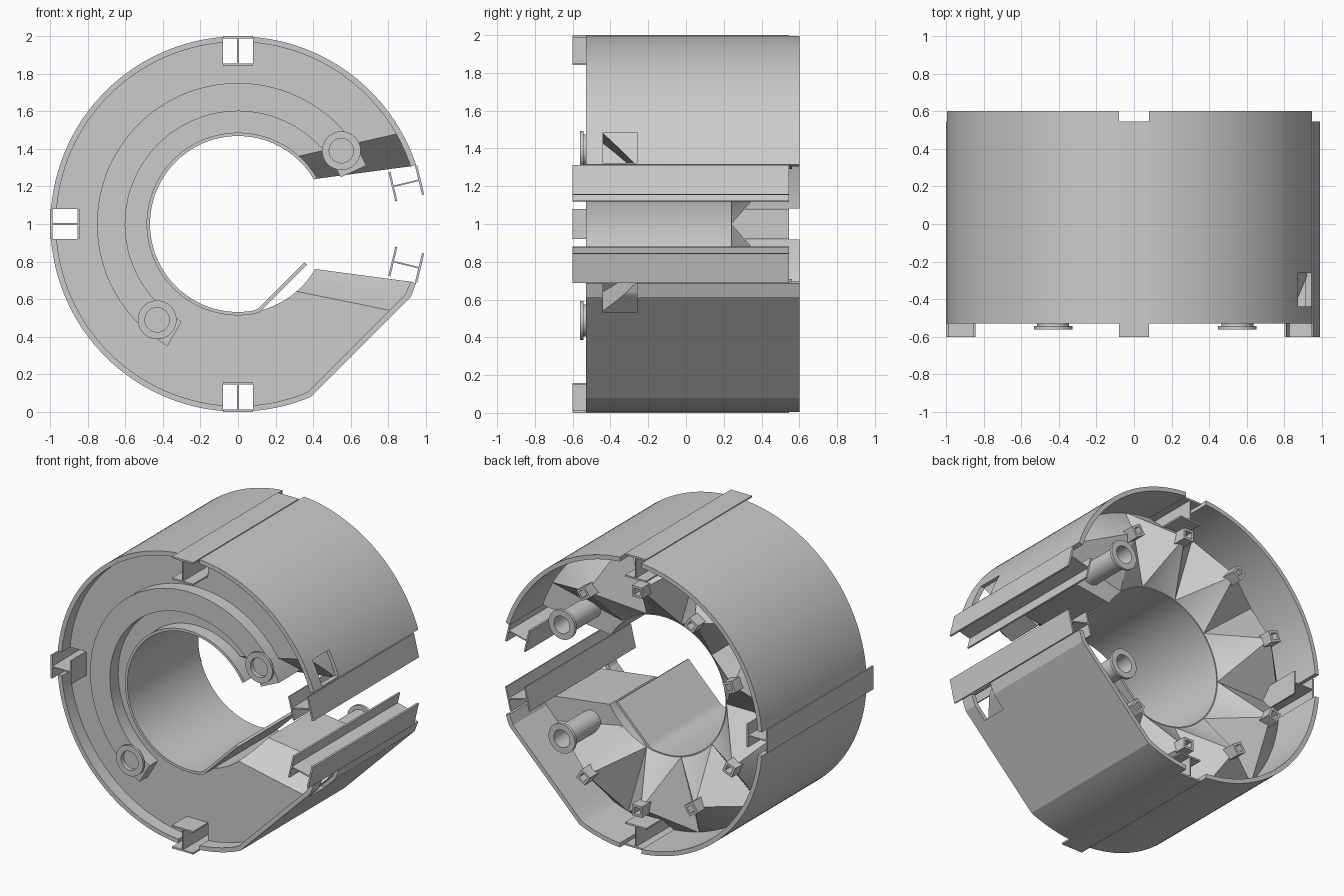
import bpy, bmesh, math
from math import cos, sin, radians

if "Cube" in bpy.data.objects:
    bpy.data.objects.remove(bpy.data.objects["Cube"])

FLAT = 0.926                      # distance of the lower right flat from the axis


def lerp(a, b, n):
    return [a + (b - a) * i / n for i in range(n + 1)]


def pos(a, r, y, t=0.0):
    """Point at angle a (degrees), radius r, depth y, tangential offset t."""
    a = radians(a)
    return (r * cos(a) - t * sin(a), y, 1 + r * sin(a) + t * cos(a))


def outline(a, r):
    c = cos(radians(a + 45))
    return min(r, (FLAT - (1 - r)) / c) if c > 0.3 else r


def finish(name, bm):
    bmesh.ops.remove_doubles(bm, verts=bm.verts, dist=1e-5)
    bmesh.ops.recalc_face_normals(bm, faces=bm.faces)
    me = bpy.data.meshes.new(name)
    bm.to_mesh(me)
    bm.free()
    ob = bpy.data.objects.new(name, me)
    bpy.context.collection.objects.link(ob)
    return ob


def face(bm, pts):
    bm.faces.new([bm.verts.new(p) for p in pts])


def sector(name, angles, rin, rout, y0, y1):
    bm = bmesh.new()
    loops = [[bm.verts.new(pos(a, outline(a, r), y))
              for r, y in ((rin, y0), (rout, y0), (rout, y1), (rin, y1))] for a in angles]
    for p, q in zip(loops, loops[1:]):
        for k in range(4):
            bm.faces.new((p[k], p[(k + 1) % 4], q[(k + 1) % 4], q[k]))
    bm.faces.new(loops[0])
    bm.faces.new(loops[-1])
    return finish(name, bm)


def boxes(name, a, parts):
    """Boxes (r0, r1, t0, t1, y0, y1) in the radial frame at angle a."""
    bm = bmesh.new()
    for r0, r1, t0, t1, y0, y1 in parts:
        v = [bm.verts.new(pos(a, r, y, t)) for r in (r0, r1) for t in (t0, t1) for y in (y0, y1)]
        for f in ((0, 1, 3, 2), (4, 6, 7, 5), (0, 4, 5, 1), (2, 3, 7, 6), (0, 2, 6, 4), (1, 5, 7, 3)):
            bm.faces.new([v[i] for i in f])
    return finish(name, bm)


def lathe(name, x, z, profile, n=40):
    """Closed (radius, y) profile spun about a y axis through x, z."""
    bm = bmesh.new()
    rings = [[bm.verts.new((x + r * cos(2 * math.pi * i / n), y, z + r * sin(2 * math.pi * i / n)))
              for r, y in profile] for i in range(n)]
    m = len(profile)
    for i in range(n):
        p, q = rings[i], rings[(i + 1) % n]
        for k in range(m):
            bm.faces.new((p[k], p[(k + 1) % m], q[(k + 1) % m], q[k]))
    return finish(name, bm)


def cut(ob, cutter):
    m = ob.modifiers.new("cut", "BOOLEAN")
    m.operation, m.solver, m.object = "DIFFERENCE", "EXACT", cutter
    bpy.context.view_layer.objects.active = ob
    bpy.ops.object.modifier_apply(modifier=m.name)


# Ring body: flat front, sloped gap ends, hopper pyramids on the back
PLATE, RIDGE, PEAK, END = -0.44, 0.24, 0.49, -0.26
RI, RO = 0.475, 0.975
# each hopper: (bore angle, shell angle) at both ridges, then the peak angle, from the far side
HOPPERS = [((0, 0), (40, 40), 22), ((40, 40), (74, 74), 57),
           ((74, 74), (106, 106), 90), ((106, 106), (131, 150.5), 123)]
bm = bmesh.new()
for s in (1, -1):
    spans = HOPPERS + [((131, 150.5), (149.7, 161.6), None)]
    for c0, c1, peak in spans:
        n = 14
        ins = [180 + s * a for a in lerp(c0[0], c1[0], n)]
        outs = [180 + s * a for a in lerp(c0[1], c1[1], n)]
        front = [PLATE] * (n + 1) if peak else lerp(PLATE, END, n)

        def I(k, y):
            return pos(ins[k], RI, y)

        def O(k, y):
            return pos(outs[k], outline(outs[k], RO), y)
        for k in range(n):
            f, g = front[k], front[k + 1]
            face(bm, (I(k, f), O(k, f), O(k + 1, g), I(k + 1, g)))
            face(bm, (I(k, f), I(k + 1, g), I(k + 1, RIDGE), I(k, RIDGE)))
            face(bm, (O(k, f), O(k + 1, g), O(k + 1, RIDGE), O(k, RIDGE)))
            if peak:
                p = pos(180 + s * peak, 0.75, PEAK)
                face(bm, (I(k, RIDGE), I(k + 1, RIDGE), p))
                face(bm, (O(k, RIDGE), O(k + 1, RIDGE), p))
            else:
                face(bm, (I(k, RIDGE), O(k, RIDGE), O(k + 1, RIDGE), I(k + 1, RIDGE)))
        if peak:
            for k in (0, n):
                face(bm, (I(k, RIDGE), O(k, RIDGE), p))
        else:
            face(bm, (I(n, END), O(n, END), O(n, RIDGE), I(n, RIDGE)))
body = finish("hopper_ring_body", bm)

# Outer shell and bore tube
shell_angles = sorted(lerp(18.4, 292.8, 130) + lerp(292.8, 337.2, 8)[1:] + [341.6])
shell = sector("outer_shell", shell_angles, 0.968, 0.998, -0.53, 0.6)
sector("bore_tube", lerp(30.3, 329.7, 110), 0.468, 0.486, -0.53, RIDGE)

# Slots for the beams, and side windows by the gap
cutters = [boxes("beam_slot_cutter", a, [(0.842, 1.05, -0.081, 0.081, -0.8, 0.8)]) for a in (90, 180, 270)]
for c in cutters:
    cut(body, c)
    cut(shell, c)
windows = boxes("window_cutter", 0, [(0.7, 1.1, 0.322, 0.485, -0.44, -0.26),
                                     (0.7, 1.1, -0.465, -0.312, -0.44, -0.26)])
cut(shell, windows)
for c in cutters + [windows]:
    bpy.data.objects.remove(c)

# I-beams along the ring: three in slots, two beside the gap
for i, a in enumerate((90, 180, 270, 13.6, -13.6)):
    boxes(f"guide_beam_{i}", a, [(0.988, 1.0, -0.08, 0.08, -0.6, 0.545),
                                 (0.842, 0.853, -0.08, 0.08, -0.6, 0.545),
                                 (0.853, 0.988, -0.004, 0.004, -0.6, 0.545)])

# Square outlets at the hopper tips
for s in (1, -1):
    for h in HOPPERS:
        o, w, y0, y1 = 0.038, 0.016, 0.40, 0.53
        boxes("hopper_outlet", 180 + s * h[2], [
            (0.75 - o, 0.75 - o + w, -o, o, y0, y1), (0.75 + o - w, 0.75 + o, -o, o, y0, y1),
            (0.75 - o + w, 0.75 + o - w, -o, w - o, y0, y1),
            (0.75 - o + w, 0.75 + o - w, o - w, o, y0, y1)])

# Curved feed duct on the front with flanged inlets
sector("front_duct", lerp(24.5, 240, 80), 0.6, 0.75, -0.53, -0.28)
for x, z in ((0.55, 1.39), (-0.43, 0.49)):
    lathe("inlet_flange", x, z, [(0.065, -0.56), (0.103, -0.56), (0.103, -0.543),
                                 (0.085, -0.543), (0.085, -0.52), (0.065, -0.52)])

# Flanged pipes on the back near the gap
for z in (1.39, 0.61):
    lathe("rear_pipe", 0.55, z, [(0.06, 0.56), (0.1, 0.56), (0.1, 0.54),
                                 (0.073, 0.54), (0.073, 0.2), (0.06, 0.2)])

# Smooth the curved walls, keep plate edges sharp
bpy.ops.object.select_all(action="SELECT")
bpy.context.view_layer.objects.active = body
bpy.ops.object.shade_smooth_by_angle(angle=radians(20))
